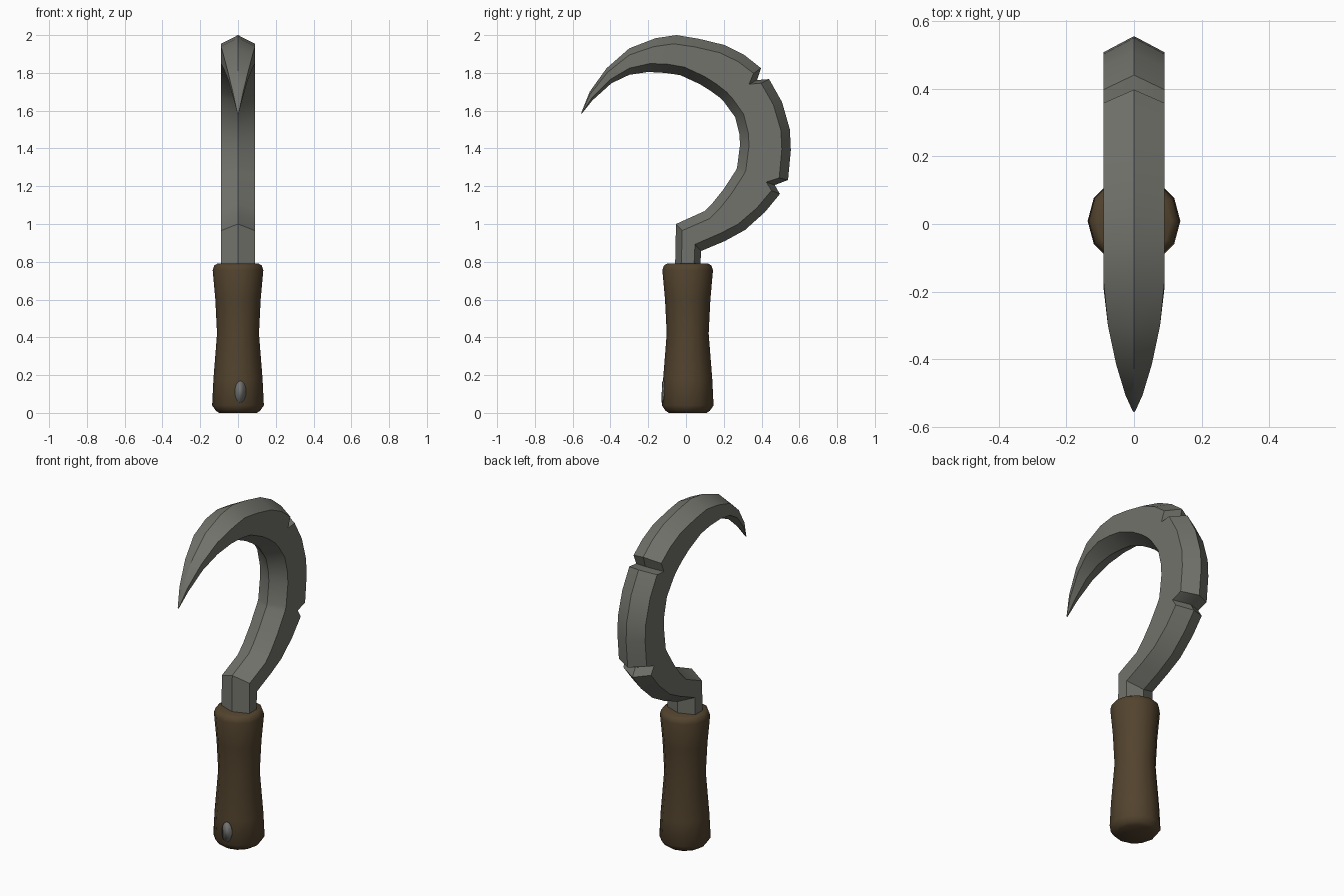
import bpy, math
from mathutils import Vector

if "Cube" in bpy.data.objects:
    bpy.data.objects.remove(bpy.data.objects["Cube"])


def material(name, rgb):
    m = bpy.data.materials.new(name)
    m.diffuse_color = (*rgb, 1)
    m.use_nodes = True
    m.node_tree.nodes["Principled BSDF"].inputs["Base Color"].default_value = m.diffuse_color
    return m


def make(name, verts, faces, mat, angle):
    me = bpy.data.meshes.new(name)
    me.from_pydata(verts, [], faces)
    me.materials.append(mat)
    ob = bpy.data.objects.new(name, me)
    bpy.context.collection.objects.link(ob)
    bpy.ops.object.select_all(action='DESELECT')
    ob.select_set(True)
    bpy.context.view_layer.objects.active = ob
    bpy.ops.object.mode_set(mode='EDIT')
    bpy.ops.mesh.select_all(action='SELECT')
    bpy.ops.mesh.normals_make_consistent(inside=False)
    bpy.ops.object.mode_set(mode='OBJECT')
    bpy.ops.object.shade_smooth_by_angle(angle=math.radians(angle))
    return ob


def loft(rings):
    n = len(rings[0])
    verts = [v for r in rings for v in r]
    faces = [(k*n + i, k*n + (i+1) % n, (k+1)*n + (i+1) % n, (k+1)*n + i)
             for k in range(len(rings)-1) for i in range(n)]
    faces += [tuple(range(n)), tuple(range(len(verts)-n, len(verts)))]
    return verts, faces


steel = material("grey steel", (0.17, 0.17, 0.15))
wood = material("brown wood", (0.085, 0.056, 0.027))
worn = material("worn grey", (0.17, 0.17, 0.165))

# Blade: hexagonal sections; outer (y, z), inner (y, z), half width
stations = [
    (-.555, 1.587, -.553, 1.583, .003), (-.51, 1.70, -.495, 1.655, .025),
    (-.42, 1.825, -.395, 1.745, .053), (-.30, 1.93, -.30, 1.79, .077),
    (-.16, 1.984, -.20, 1.805, .09), (-.05, 2.0, -.11, 1.80, .09),
    (.07, 1.98, -.03, 1.788, .09), (.206, 1.947, .074, 1.74, .09),
    (.31, 1.894, .13, 1.705, .09), (.397, 1.825, .175, 1.672, .09),
    (.376, 1.762, .185, 1.663, .09), (.44, 1.767, .20, 1.648, .09),
    (.508, 1.646, .26, 1.566, .09), (.55, 1.50, .282, 1.48, .09),
    (.555, 1.39, .286, 1.42, .09), (.54, 1.233, .27, 1.296, .09),
    (.47, 1.206, .262, 1.28, .09), (.497, 1.159, .25, 1.262, .09),
    (.418, 1.063, .196, 1.18, .09), (.312, .968, .14, 1.11, .09),
    (.206, .91, .10, 1.069, .09), (.08, .857, -.053, 1.0, .09),
    (.075, .76, -.058, .76, .09)]
rings = []
for oy, oz, iy, iz, w in stations:
    o, i = Vector((0, oy, oz)), Vector((0, iy, iz))
    d = i - o
    step = d.normalized() * min(.048, d.length * .25)
    side = Vector((w, 0, 0))
    rings.append([o, o + step + side, i - step + side,
                  i, i - step - side, o + step - side])
make("blade", *loft(rings), steel, 35)

# Handle: twelve-sided, waisted, with chamfered ends
SIDES, CY = 12, .009
profile = [(0, .10), (.012, .118), (.04, .137), (.18, .13), (.42, .111),
           (.60, .12), (.755, .134), (.78, .126), (.79, .11)]
make("handle", *loft([[(r*math.cos(a), CY + r*math.sin(a), z)
     for a in (math.tau*k/SIDES for k in range(SIDES))] for z, r in profile]), wood, 45)

# Worn spot: thin oval skin following the front of the handle
verts, faces = [], []
COLS = 10
for k in range(COLS + 1):
    t = math.pi * k / COLS
    x = .013 - .029 * math.cos(t)
    for s in (1, -1):
        z = .112 + s * .057 * math.sin(t)
        r = .137 - .05 * (z - .04)
        y = CY - (r - abs(x) * math.tan(math.pi / SIDES)) - .002
        verts.append((x, y, z))
for k in range(COLS):
    faces.append((2*k, 2*k+1, 2*k+3, 2*k+2))
spot = make("worn_spot", verts, faces, worn, 45)
solid = spot.modifiers.new("thickness", 'SOLIDIFY')
solid.thickness = .006
solid.offset = 0
